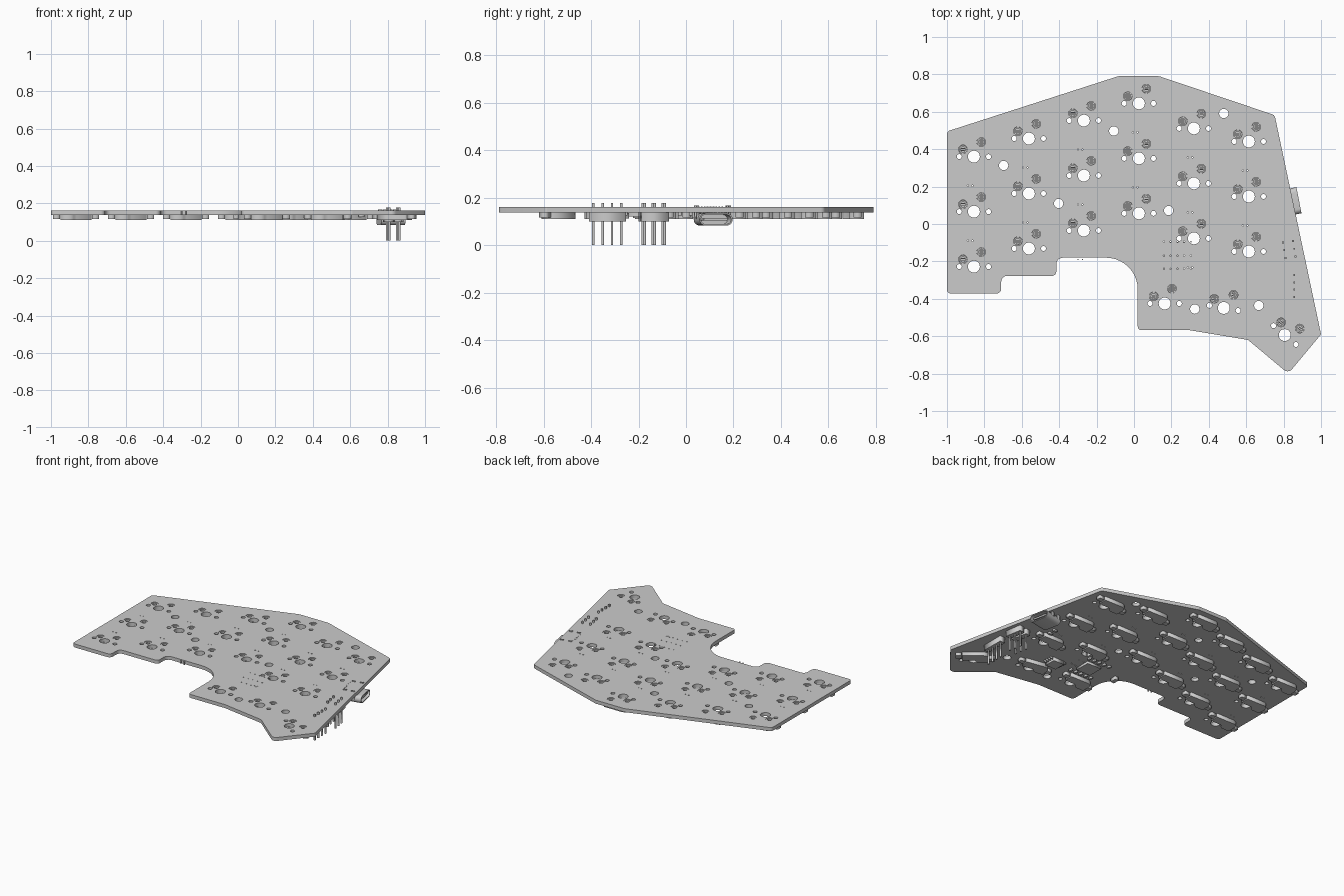
import bpy
import math
from math import cos, sin, pi, radians
from mathutils import Matrix, Vector

cube = bpy.data.objects.get("Cube")
if cube:
    bpy.data.objects.remove(cube, do_unlink=True)

grey = bpy.data.materials.new("plain_grey")
grey.use_nodes = True
grey.diffuse_color = (0.6, 0.6, 0.6, 1)
grey.node_tree.nodes["Principled BSDF"].inputs["Base Color"].default_value = (0.6, 0.6, 0.6, 1)

MM = 0.0154               # one millimetre in model units
BOTTOM, TOP = 0.138, 0.162


def circle(x, y, r, n=20):
    return [(x + r * cos(2 * pi * i / n), y + r * sin(2 * pi * i / n)) for i in range(n)]


def rect(x, y, w, h):
    return [(x - w / 2, y - h / 2), (x + w / 2, y - h / 2), (x + w / 2, y + h / 2), (x - w / 2, y + h / 2)]


def stadium(w, h, n=10):
    half, r = w / 2 - h / 2, h / 2
    pts = []
    for side, start in ((1, -pi / 2), (-1, pi / 2)):
        pts += [(side * half + r * cos(start + pi * i / n), r * sin(start + pi * i / n)) for i in range(n + 1)]
    return pts


def rounded(corners):
    """Polygon from (x, y, radius) corners."""
    pts = []
    for i, (x, y, r) in enumerate(corners):
        p = Vector((x, y))
        if r == 0:
            pts.append((x, y))
            continue
        a = (Vector(corners[i - 1][:2]) - p).normalized()
        b = (Vector(corners[(i + 1) % len(corners)][:2]) - p).normalized()
        half = a.angle(b) / 2
        centre = p + (a + b).normalized() * (r / sin(half))
        start = p + a * (r / math.tan(half)) - centre
        end = p + b * (r / math.tan(half)) - centre
        turn = start.angle_signed(end)
        steps = 10 if r > 0.1 else 5
        for k in range(steps + 1):
            pts.append(tuple(centre + Matrix.Rotation(-turn * k / steps, 2) @ start))
    return pts


def prism(name, outlines, z0, z1, matrix=None):
    """Extrude closed outlines; outlines inside another become holes."""
    curve = bpy.data.curves.new(name, "CURVE")
    curve.dimensions = "2D"
    curve.fill_mode = "BOTH"
    curve.extrude = (z1 - z0) / 2
    for pts in outlines:
        spline = curve.splines.new("POLY")
        spline.points.add(len(pts) - 1)
        for point, (x, y) in zip(spline.points, pts):
            point.co = (x, y, 0, 1)
        spline.use_cyclic_u = True
    temp = bpy.data.objects.new(name + "_curve", curve)
    bpy.context.collection.objects.link(temp)
    bpy.context.view_layer.update()
    mesh = bpy.data.meshes.new_from_object(temp.evaluated_get(bpy.context.evaluated_depsgraph_get()))
    bpy.data.objects.remove(temp, do_unlink=True)
    bpy.data.curves.remove(curve)
    mesh.transform(Matrix.Translation((0, 0, (z0 + z1) / 2)))
    mesh.materials.clear()
    mesh.materials.append(grey)
    mesh.name = name
    return place(name, mesh, matrix or Matrix())


def place(name, mesh, matrix):
    obj = bpy.data.objects.new(name, mesh)
    bpy.context.collection.objects.link(obj)
    obj.matrix_world = matrix
    return obj


# Key positions: six staggered columns and three turned thumb keys
keys = []
for col, y in enumerate((0.36, 0.457, 0.553, 0.645, 0.511, 0.441)):
    keys += [(-0.856 + 0.294 * col, y - 0.294 * row, 0) for row in range(3)]
thumbs = [(0.164, -0.425, 0), (0.48, -0.449, -10), (0.806, -0.594, -40)]
frames = [Matrix.Translation((x, y, 0)) @ Matrix.Rotation(radians(a), 4, "Z") for x, y, a in keys + thumbs]
PINS = [(-3.81 * MM, 2.54 * MM), (2.54 * MM, 5.08 * MM)]

# Header pin positions
long_pins = [(0.857, -0.273 - 0.039 * i) for i in range(4)]
pin_rows = [[(x + 0.007 * i, y - 0.042 * i) for i in range(3)] for x, y in ((0.85, -0.09), (0.796, -0.098))]

# Circuit board with every hole cut through
outline = rounded([
    (-1, 0.495, 0.02), (-0.085, 0.79, 0.03), (0.135, 0.79, 0.03), (0.752, 0.582, 0.025),
    (1.0, -0.59, 0.012), (0.825, -0.80, 0.03), (0.61, -0.62, 0.02), (0.30, -0.568, 0),
    (0.02, -0.568, 0.02), (0.02, -0.18, 0.17), (-0.415, -0.18, 0.035), (-0.415, -0.278, 0.025),
    (-0.71, -0.278, 0.03), (-0.71, -0.372, 0.025), (-1, -0.372, 0.02)])
holes = []
for frame in frames:
    def add_hole(x, y, r):
        p = frame @ Vector((x, y, 0))
        holes.append(circle(p.x, p.y, r))
    add_hole(0, 0, 0.032)
    for side in (-1, 1):
        add_hole(side * 5.08 * MM, 0, 0.0135)
    for x, y in PINS:
        add_hole(x, y, 0.0235)
for x, y in [(-0.697, 0.313), (-0.108, 0.497), (-0.403, 0.11), (0.185, 0.072),
             (0.48, 0.591), (0.325, -0.455), (0.667, -0.436)]:
    holes.append(circle(x, y, 0.025))
# Tiny plated holes near the keys and around the controller
for x, y, _ in keys:
    if (x, y) != keys[11][:2] and y > -0.1:
        holes += [circle(x - 0.02 + s, y - 0.155, 0.004, 6) for s in (-0.012, 0.012)]
for i in range(5):
    for y in (-0.095, -0.17, -0.24):
        holes.append(circle(0.16 + 0.036 * i, y, 0.004, 6))
prism("circuit_board", [outline] + holes, BOTTOM, TOP)

# Switch socket: stepped body, two solder tabs, two hollow posts
body = [(-6.1, 0.9), (-2.5, 0.9), (-1.4, 1.5), (-0.4, 2.8), (4.8, 2.8), (4.8, 6.8), (-4.1, 6.8), (-5.5, 6.2), (-6.1, 4.8)]
parts = [
    ("socket_body", [[(x * MM, y * MM) for x, y in body]], 0.11, BOTTOM - 0.001),
    ("socket_tabs", [rect(-7.4 * MM, 2.54 * MM, 2.5 * MM, 2.2 * MM), rect(6.1 * MM, 5.08 * MM, 2.5 * MM, 2.2 * MM)],
     0.116, BOTTOM),
    ("socket_posts", [circle(x, y, r) for x, y in PINS for r in (0.022, 0.014)], 0.125, TOP - 0.003),
    ("socket_contacts", [rect(x, y + s, 0.02, 0.005) for x, y in PINS for s in (-0.005, 0.005)], 0.125, 0.152),
]
for name, shapes, z0, z1 in parts:
    first = prism(name, shapes, z0, z1, frames[0])
    for frame in frames[1:]:
        place(name, first.data, frame)

# Pin headers: plastic strips and long square pins
tilt = Matrix.Rotation(radians(9.5), 4, "Z")
prism("long_header_strip", [rect(0.857, -0.3315, 0.039, 0.156)], 0.10, BOTTOM)
for row in pin_rows:
    x, y = row[1]
    prism("short_header_strip", [rect(0, 0, 0.039, 0.117)], 0.10, BOTTOM, Matrix.Translation((x, y, 0)) @ tilt)
all_pins = long_pins + pin_rows[0] + pin_rows[1]
prism("header_pins", [rect(x, y, 0.01, 0.01) for x, y in all_pins], 0, 0.178)

# Cable port: hollow rounded shell, back wall and tongue, facing the slanted edge
a = radians(11)
port = Matrix(((-sin(a), 0, cos(a), 0.882), (cos(a), 0, sin(a), 0.127), (0, 1, 0, 0.109), (0, 0, 0, 1)))
prism("port_shell", [stadium(0.142, 0.052), stadium(0.13, 0.04)], -0.13, 0, port)
prism("port_back", [stadium(0.141, 0.051)], -0.131, -0.085, port)
prism("port_tongue", [rect(0, 0, 0.1, 0.011)], -0.086, -0.01, port)
legs = Matrix.Translation((0.882, 0.127, 0)) @ Matrix.Rotation(a, 4, "Z")
prism("port_legs", [rect(x, y, 0.022, 0.007) for x in (-0.11, -0.055) for y in (-0.068, 0.068)], 0.11, 0.168, legs)
prism("port_contacts", [rect(-0.125, -0.05 + 0.0125 * i, 0.008, 0.006) for i in range(9)], 0.13, TOP + 0.001, legs)

# Chips and small components on the underside
prism("controller_chip", [rect(0.2, -0.2, 0.108, 0.108)], 0.122, BOTTOM)
prism("memory_chip", [rect(0.41, -0.28, 0.08, 0.08)], 0.112, BOTTOM - 0.002)
prism("memory_chip_legs", [rect(0.41 + s * 0.05, -0.309 + 0.0195 * i, 0.024, 0.007)
                           for s in (-1, 1) for i in range(4)], 0.125, BOTTOM)
prism("regulator", [rect(-0.01, -0.2, 0.028, 0.045)], 0.115, BOTTOM)
prism("small_parts", [rect(0.11 + 0.04 * i, y, 0.015, 0.025) for i in range(5) for y in (-0.11, -0.29)]
      + [rect(0.66, 0.02 - 0.045 * i, 0.03, 0.016) for i in range(4)], 0.126, BOTTOM)
